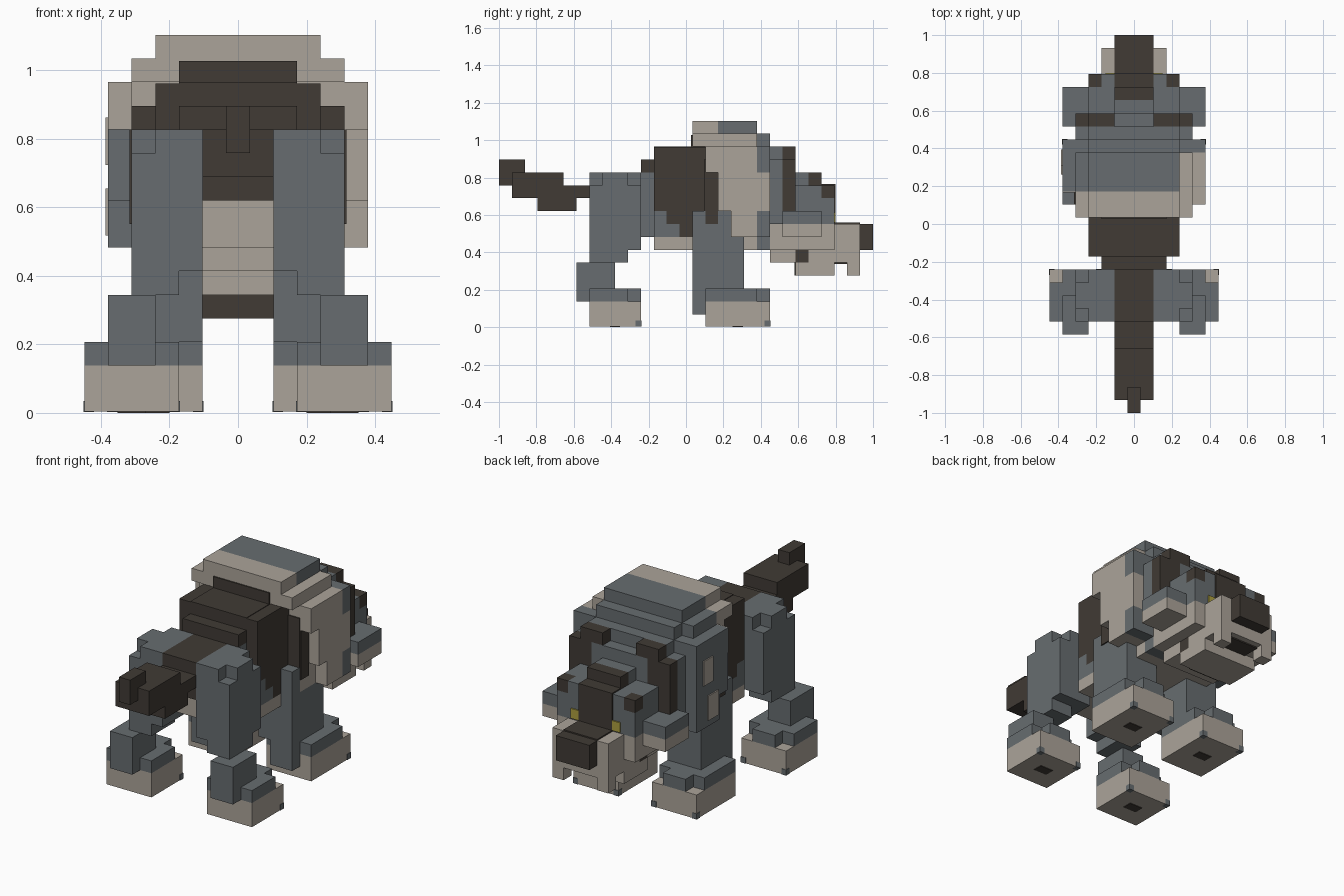
import bpy, bmesh

cube = bpy.data.objects.get("Cube")
if cube:
    bpy.data.objects.remove(cube, do_unlink=True)

U = 2 / 29  # size of one block; y is counted in blocks from the tail tip


def material(name, rgb):
    m = bpy.data.materials.new(name)
    m.use_nodes = True
    m.diffuse_color = (*rgb, 1)
    bsdf = next(n for n in m.node_tree.nodes if n.type == 'BSDF_PRINCIPLED')
    bsdf.inputs["Base Color"].default_value = (*rgb, 1)
    bsdf.inputs["Roughness"].default_value = 0.9
    return m


GREY = material("slate_grey", (0.135, 0.152, 0.162))
BEIGE = material("warm_beige", (0.41, 0.37, 0.32))
DARK = material("dark_brown", (0.052, 0.043, 0.035))
YELLOW = material("eye_yellow", (0.42, 0.35, 0.05))


def part(name, mat, *boxes, mirror=False):
    """One object from boxes (x0, x1, y0, y1, z0, z1) in blocks."""
    bm = bmesh.new()
    sides = (1, -1) if mirror else (1,)
    for s in sides:
        for x0, x1, y0, y1, z0, z1 in boxes:
            a, b = sorted((x0 * s, x1 * s))
            verts = bmesh.ops.create_cube(bm, size=1)["verts"]
            for v in verts:
                v.co.x = (b if v.co.x > 0 else a) * U
                v.co.y = (y1 if v.co.y > 0 else y0) * U - 1
                v.co.z = (z1 if v.co.z > 0 else z0) * U
    mesh = bpy.data.meshes.new(name)
    bm.to_mesh(mesh)
    bm.free()
    mesh.materials.append(mat)
    ob = bpy.data.objects.new(name, mesh)
    bpy.context.scene.collection.objects.link(ob)
    return ob


T = 0.1  # plate thickness in blocks

# Tail
part("tail", DARK, (-.5, .5, 0, 2, 11, 13), (-1.5, 1.5, 1, 5, 10, 12),
     (-1.5, 1.5, 3, 6, 9, 10), (-1.5, 1.5, 5, 8, 10, 11))

# Hips and waist
part("hip_saddle", DARK, (-1.5, 1.5, 7, 11, 9, 12))
part("hip_belly", BEIGE, (-1.5, 1.5, 8, 11, 7, 9))
part("waist", GREY, (-2.5, 2.5, 11, 12, 7, 12))
part("waist_back", DARK, (-2.5, 2.5, 11, 12, 12, 13))

# Torso between hips and chest
part("torso", DARK, (-3.5, 3.5, 12, 16, 9, 13), (-2.5, 2.5, 12, 16, 13, 14),
     (-3.5, 3.5, 12, 16, 13, 13.95), (-3.5, 3.5, 13, 16, 8, 9),
     (-3.5, 3.5, 14, 16, 7, 8))
part("torso_flank", GREY, (-3.5, 3.5, 12, 13, 7, 9), (-3.5, 3.5, 13, 14, 7, 8))
part("belly", BEIGE, (-3.5, 3.5, 12, 16, 6, 7))

# Hind legs
part("hind_thigh", GREY, (1.5, 4.5, 7, 11, 6, 11), (1.5, 3.5, 7, 11, 11, 12),
     (3.5, 4.5, 8, 10, 11, 12), (2.5, 4.5, 7, 10, 5, 6), mirror=True)
part("hind_shin", GREY, (3.5, 5.5, 6, 9, 2, 5), mirror=True)

# Front legs
part("front_leg", GREY, (1.5, 4.5, 15, 19, 3, 9), (2.5, 4.5, 15, 16, 1, 3),
     mirror=True)

# Paws: beige sole, grey top with clipped front corners, claws and pad
for label, x, y0, y1 in (("hind", 2.5, 7, 11), ("front", 1.5, 16, 21)):
    c, m = x + 2, (y0 + y1) / 2
    part(label + "_paw", BEIGE, (x, x + 4, y0, y1, 0.05, 2), mirror=True)
    part(label + "_paw_top", GREY, (x, x + 4, y0, y1 - 1, 2, 3),
         (x + 1, x + 3, y1 - 1, y1, 2, 3), mirror=True)
    part(label + "_claws", GREY, (x + 3.6, x + 4.04, y1 - .4, y1 + .04, 0.04, .5),
         (x - .04, x + .4, y1 - .4, y1 + .04, 0.04, .5), mirror=True)
    part(label + "_pad", DARK, (c - .6, c + .6, m - .4, m + .4, 0, 0.08),
         mirror=True)

# Chest and hump
part("chest", BEIGE, (-4.5, 4.5, 16, 20, 7, 14), (-3.5, 4.5, 15, 20, 14, 15),
     (-4.5, -3.5, 15, 17, 14, 15), (-3.5, 3.5, 15, 17, 15, 16),
     (-3.5, 3.5, 16, 20, 6, 7))
part("hump", GREY, (-3.5, 3.5, 17, 20, 15, 16), (-4.5, -3.5, 17, 20, 14, 15))
part("chest_front", GREY, (-4.5, 4.5, 20, 21, 7, 14), (-3.5, 3.5, 20, 21, 14, 15),
     (-3.5, 3.5, 20, 21, 6, 7))
part("hump_stripe", DARK, (-2.5, 2.5, 15 - T, 15, 14, 14.9))
part("chest_stripe", DARK, (3.5, 4.5, 16 - T, 16, 9, 13),
     (4.5, 4.5 + T, 16, 17, 8, 12), mirror=True)

# Shoulder slabs: one beige, one grey with beige patches
part("left_shoulder", BEIGE, (4.5, 5.5, 17, 20, 9, 14), (4.5, 5.5, 16, 17, 12, 14),
     (4.5, 5.5, 18, 20, 7, 9), (4.5, 5.5, 20, 21, 9, 12))
part("left_shoulder_edge", GREY, (4.5, 5.5, 20, 21, 12, 14), (4.5, 5.5, 20, 21, 7, 9))
part("right_shoulder", GREY, (-5.5, -4.5, 17, 21, 9, 14), (-5.5, -4.5, 18, 21, 7, 9))
part("right_shoulder_patches", BEIGE, (-5.5, -4.5, 17 - T, 17, 12, 14),
     (-5.5 - T, -5.5, 19, 20.2, 10.5, 12.5), (-5.5 - T, -5.5, 18.3, 19.6, 7.5, 9.5))

# Neck
part("neck", GREY, (-4.5, 4.5, 21, 22, 8, 13), (-3.5, 3.5, 21, 22, 13, 14))
part("throat", BEIGE, (-3.5, 3.5, 21, 22, 6, 8), (-2.5, 2.5, 21, 23, 5, 6))

# Head
part("head", GREY, (-3.5, 3.5, 22, 26, 8, 10), (-3.5, 3.5, 22, 25, 10, 11),
     (-2.5, 2.5, 25, 26, 10, 11), (-1.5, 1.5, 22, 23, 11, 13),
     (-1.5, 1.5, 23, 24, 11, 12))
part("lower_face", BEIGE, (-3.5, 3.5, 22, 26, 6, 8))
part("cheek_top", GREY, (3.5, 5.5, 22, 25, 8, 9), mirror=True)
part("cheek", BEIGE, (3.5, 5.5, 22, 25, 7, 8), mirror=True)
part("ear", DARK, (2.5, 4.5, 22, 23, 10, 13), (1.5, 3.5, 22, 23, 13, 14),
     (3.5, 4.5, 22, 23, 9, 10), mirror=True)
part("ear_inside", GREY, (1.5, 2.5, 22, 23, 11, 13), mirror=True)
part("brow", DARK, (2.5, 3.5, 25, 26, 10, 11), mirror=True)
part("forehead", DARK, (-1.5, 1.5, 24, 25, 11, 12),
     (-1.5, 1.5, 25, 26, 11, 11 + T), (-1.5, 1.5, 26, 26 + T, 8, 11 + T))
part("eye", YELLOW, (1.5, 2.2, 26, 26 + T, 8.1, 8.9), mirror=True)

# Muzzle, nose and jaw
part("muzzle", BEIGE, (-2.5, 2.5, 26, 28, 6, 8), (-2.5, 2.5, 26, 28, 5, 6))
part("muzzle_ridge", DARK, (-1.5, 1.5, 26 + T, 28, 8, 8 + T))
part("nose", DARK, (-1.5, 1.5, 28, 29, 6, 8))
part("fang", BEIGE, (1.5, 2.5, 27, 28, 4, 5), mirror=True)
part("jaw", BEIGE, (-2.5, 2.5, 23, 26, 4, 5), (-2.5, 2.5, 24, 26, 5, 6))
part("mouth_corner", DARK, (-2.5, 2.5, 23, 24, 5, 6))
part("jaw_back", DARK, (-1.5, 1.5, 23 - T, 23, 4, 5))
part("mouth_floor", DARK, (-1.5, 1.5, 26, 27.5, 5 - T, 5))
